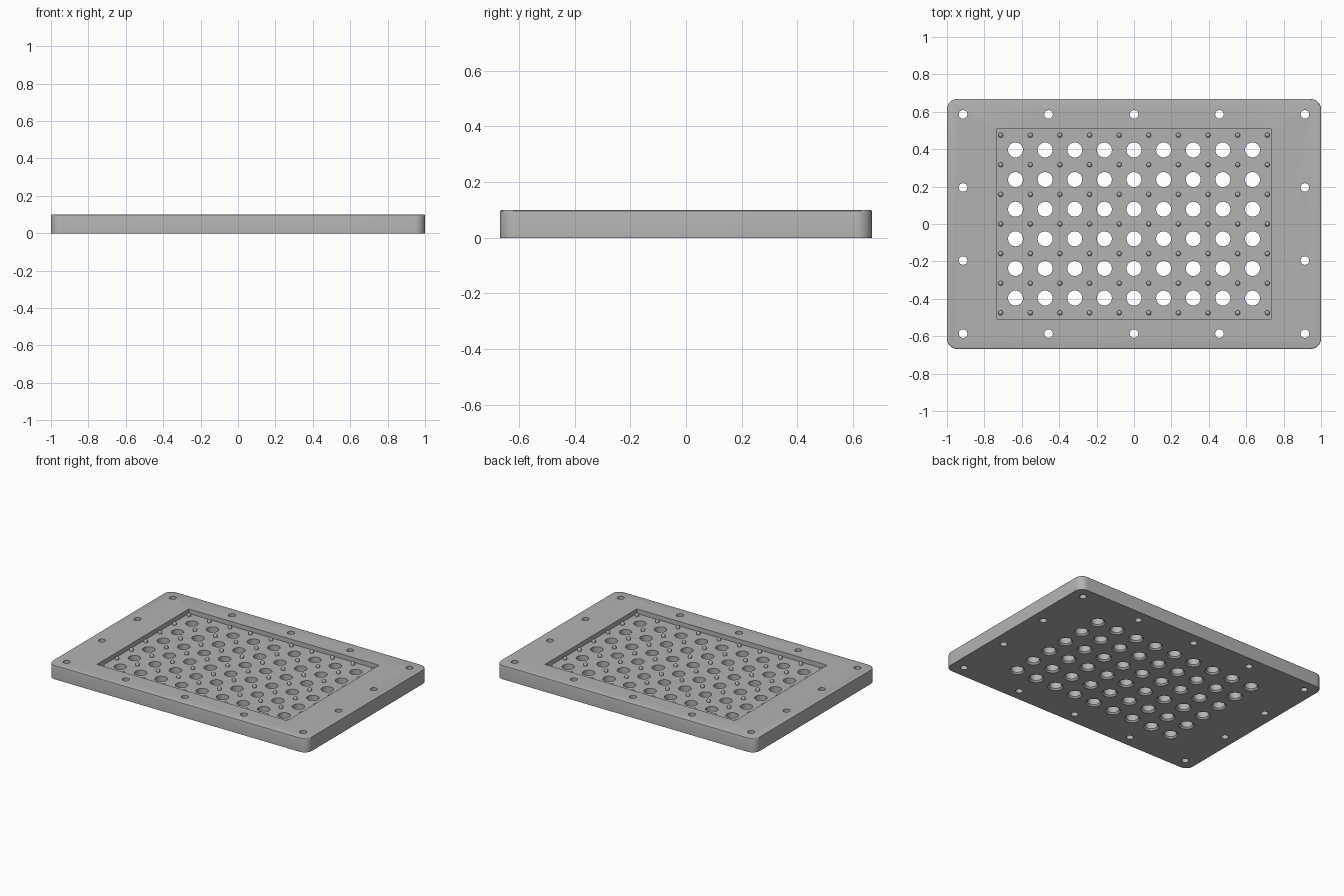
import bpy, bmesh, math

cube = bpy.data.objects.get("Cube")
if cube:
    bpy.data.objects.remove(cube, do_unlink=True)

HALF_X, HALF_Y, HEIGHT = 1.0, 0.668, 0.1
FLOOR = 0.068
PITCH = 0.1584

grey = bpy.data.materials.new("plain grey")
grey.use_nodes = True
grey.diffuse_color = (0.45, 0.45, 0.45, 1)
grey.node_tree.nodes["Principled BSDF"].inputs["Base Color"].default_value = grey.diffuse_color


def finish(name, bm):
    bmesh.ops.recalc_face_normals(bm, faces=bm.faces)
    mesh = bpy.data.meshes.new(name)
    bm.to_mesh(mesh)
    bm.free()
    mesh.materials.append(grey)
    obj = bpy.data.objects.new(name, mesh)
    bpy.context.collection.objects.link(obj)
    return obj


def lathe(bm, x, y, profile, sides):
    """Closed solid of revolution from (radius, z) pairs."""
    rings = []
    for r, z in profile:
        rings.append([bm.verts.new((x + r * math.cos(math.tau * i / sides),
                                    y + r * math.sin(math.tau * i / sides), z))
                      for i in range(sides)])
    for a, b in zip(rings, rings[1:]):
        for i in range(sides):
            j = (i + 1) % sides
            bm.faces.new((a[i], a[j], b[j], b[i]))
    bm.faces.new(rings[0][::-1])
    bm.faces.new(rings[-1])


def box(bm, hx, hy, z0, z1):
    verts = bmesh.ops.create_cube(bm, size=1)["verts"]
    for v in verts:
        v.co = (v.co.x * 2 * hx, v.co.y * 2 * hy, z1 if v.co.z > 0 else z0)


def grid(cols, rows, dx, dy):
    return [((c - (cols - 1) / 2) * dx, (r - (rows - 1) / 2) * dy)
            for c in range(cols) for r in range(rows)]


# Plate with rounded corners and a softened top rim
bm = bmesh.new()
box(bm, HALF_X, HALF_Y, 0, HEIGHT)
uprights = [e for e in bm.edges if abs(e.verts[0].co.z - e.verts[1].co.z) > 0.01]
bmesh.ops.bevel(bm, geom=uprights, offset=0.055, segments=10, profile=0.5, affect='EDGES')
rim = [e for e in bm.edges if all(v.co.z > HEIGHT - 0.001 for v in e.verts)]
bmesh.ops.bevel(bm, geom=rim, offset=0.007, segments=3, profile=0.5, affect='EDGES')
plate = finish("plate", bm)

# Cutter for the rectangular recess
bm = bmesh.new()
box(bm, 0.735, 0.507, FLOOR, HEIGHT + 0.1)
recess = finish("recess_cutter", bm)

# Cutter for the hole array (flared underneath) and the rim screw holes
bm = bmesh.new()
for x, y in grid(9, 6, PITCH, PITCH):
    lathe(bm, x, y, [(0.06, -0.01), (0.05, 0), (0.04, 0.01), (0.04, 0.2)], 32)
for x, y in grid(5, 4, 0.457, 0.3907):
    if abs(x) > 0.9 or abs(y) > 0.5:
        lathe(bm, x, y, [(0.023, -0.1), (0.023, 0.2)], 24)
holes = finish("hole_cutter", bm)

for cutter in (recess, holes):
    cutter.hide_render = True
    cutter.hide_viewport = True
    mod = plate.modifiers.new(cutter.name, 'BOOLEAN')
    mod.operation = 'DIFFERENCE'
    mod.solver = 'EXACT'
    mod.object = cutter

# Small round-topped pins between the holes
bm = bmesh.new()
dome = [(0.013 * math.cos(a), FLOOR + 0.008 + 0.013 * math.sin(a))
        for a in (math.radians(d) for d in range(0, 90, 17))]
for x, y in grid(10, 7, PITCH, PITCH):
    lathe(bm, x, y, [(0.013, FLOOR - 0.005)] + dome, 16)
pins = finish("locating_pins", bm)

# Bake the cuts into the plate, then smooth the curved walls
bpy.context.view_layer.update()
cut_mesh = bpy.data.meshes.new_from_object(
    plate.evaluated_get(bpy.context.evaluated_depsgraph_get()))
plate.modifiers.clear()
plate.data = cut_mesh
for cutter in (recess, holes):
    bpy.data.objects.remove(cutter, do_unlink=True)
bpy.ops.object.select_all(action='DESELECT')
for obj in (plate, pins):
    obj.select_set(True)
bpy.context.view_layer.objects.active = plate
bpy.ops.object.shade_smooth_by_angle(angle=math.radians(30))
